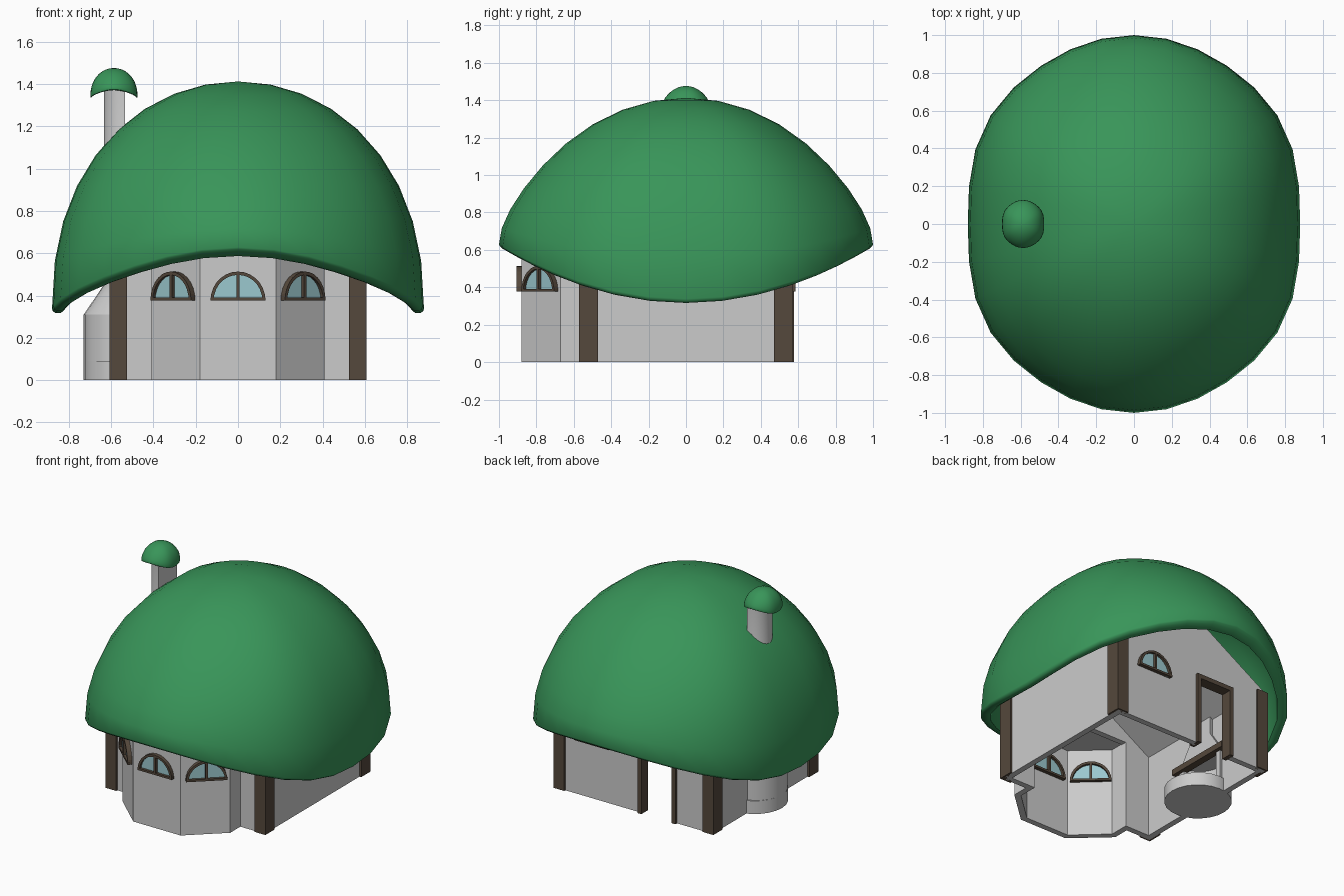
import bpy, bmesh
from math import sin, cos, pi, atan2
from mathutils import Matrix, Vector

if "Cube" in bpy.data.objects:
    bpy.data.objects.remove(bpy.data.objects["Cube"])


def material(name, color):
    m = bpy.data.materials.new(name)
    m.diffuse_color = (*color, 1)
    m.use_nodes = True
    m.node_tree.nodes["Principled BSDF"].inputs["Base Color"].default_value = m.diffuse_color
    return m


GREEN = material("roof_green", (0.04, 0.3, 0.1))
BROWN = material("timber", (0.09, 0.065, 0.045))
GLASS = material("glass", (0.33, 0.58, 0.62))


def finish(name, bm, mat=None, smooth=False):
    bmesh.ops.remove_doubles(bm, verts=bm.verts, dist=1e-5)
    bmesh.ops.recalc_face_normals(bm, faces=bm.faces)
    me = bpy.data.meshes.new(name)
    bm.to_mesh(me)
    bm.free()
    ob = bpy.data.objects.new(name, me)
    bpy.context.collection.objects.link(ob)
    if mat:
        me.materials.append(mat)
    if smooth:
        bpy.ops.object.select_all(action='DESELECT')
        ob.select_set(True)
        bpy.context.view_layer.objects.active = ob
        bpy.ops.object.shade_smooth_by_angle(angle=0.7)
    return ob


def panel(name, outlines, depth, matrix=Matrix(), mat=None, smooth=False):
    """Extrude x-z outlines, centred on local y = 0."""
    bm = bmesh.new()
    for pts in outlines:
        f = bm.faces.new([bm.verts.new((u, -depth / 2, v)) for u, v in pts])
        ext = bmesh.ops.extrude_face_region(bm, geom=[f])["geom"]
        vs = [g for g in ext if isinstance(g, bmesh.types.BMVert)]
        bmesh.ops.translate(bm, verts=vs, vec=(0, depth, 0))
        bm.faces.new([v for v in f.verts]) if not f.is_valid else None
    bmesh.ops.transform(bm, matrix=matrix, verts=bm.verts)
    return finish(name, bm, mat, smooth)


def plan(name, outline, z0, z1, mat=None, smooth=False):
    """Extrude an x-y outline from z0 to z1."""
    m = Matrix.Translation((0, 0, (z0 + z1) / 2)) @ Matrix.Rotation(-pi / 2, 4, 'X')
    return panel(name, [outline], z1 - z0, m, mat, smooth)


def rect(u0, u1, v0, v1):
    return [(u0, v0), (u1, v0), (u1, v1), (u0, v1)]


def loft(name, rings, mat=None, caps=False):
    bm = bmesh.new()
    rows = [[bm.verts.new(p) for p in r] for r in rings]
    n = len(rows[0])
    for a, b in zip(rows, rows[1:]):
        for i in range(n):
            j = (i + 1) % n
            bm.faces.new((a[i], a[j], b[j], b[i]))
    if caps:
        bm.faces.new(rows[0])
        bm.faces.new(rows[-1])
    return finish(name, bm, mat, True)


def mushroom_cap(name, centre, s, segs=32, steps=9):
    """Hemisphere shell whose rim is lifted at front and back."""
    ph = [i * pi / 2 / steps for i in range(steps + 1)]
    prof = [(sin(p), cos(p)) for p in ph[:-1]]
    prof += [(1, 0.0), (0.995, -0.012), (0.98, -0.02), (0.955, -0.02), (0.935, -0.008)]
    prof += [(0.93 * sin(p), 0.95 * cos(p)) for p in reversed(ph[:-1])]
    rings = []
    for r, h in prof:
        ring = []
        for i in range(segs):
            a = 2 * pi * i / segs
            k = r * (1 + 0.09 * sin(2 * a) ** 2 * cos(a) ** 4)
            x, y = 0.88 * k * cos(a), k * sin(a)
            hh = h ** (1 - 0.11 * cos(a) ** 2) if h > 0 else h
            z = 1.075 * hh + 0.29 * y * y * (1 - hh) ** 2
            ring.append(Vector(centre) + s * Vector((x, y, z)))
        rings.append(ring)
    return loft(name, rings, GREEN)


# roof and the matching chimney hood
mushroom_cap("roof", (0, 0, 0.338), 1)
mushroom_cap("chimney_hood", (-0.587, 0, 1.34), 0.127)


def half_round(cx, r, n=12):
    return [(cx + r * cos(pi / 2 + i * pi / n), r * sin(pi / 2 + i * pi / n)) for i in range(n + 1)]


# chimney: hearth slab, hollow half-round firebox, then a tapering half-round stack
plan("hearth", [(-0.52 + 0.21 * cos(i * pi / 12), 0.21 * sin(i * pi / 12)) for i in range(24)],
     0, 0.09, smooth=True)
plan("firebox", half_round(-0.535, 0.195) + half_round(-0.535, 0.155)[::-1], 0.09, 0.31, smooth=True)
loft("chimney_stack", [[(x, y, z) for x, y in half_round(-0.535, r)]
                       for r, z in ((0.195, 0.31), (0.1, 0.45), (0.1, 1.39))], caps=True)
plan("mantel", rect(-0.56, -0.51, -0.24, 0.24), 0.29, 0.33, BROWN)

# gabled end walls (back with doorway, front opening into the bay)
W, D, T = 0.595, 0.56, 0.04


def end_wall(name, y, a, b, top):
    pts = [(-W, 0), (a, 0), (a, top), (b, top), (b, 0), (W, 0), (W, 0.56), (0, 0.92), (-W, 0.56)]
    panel(name, [pts], T, Matrix.Translation((0, y, 0)))


end_wall("back_wall", D - T / 2, -0.31, -0.05, 0.47)
end_wall("front_wall", -D + T / 2, -0.37, 0.37, 0.6)

# side walls, the left one with the fireplace opening
turn = Matrix.Rotation(pi / 2, 4, 'Z')
panel("right_wall", [rect(-D, D, 0, 0.56)], T, Matrix.Translation((W - T / 2, 0, 0)) @ turn)
panel("left_wall", [[(-D, 0), (-0.16, 0), (-0.16, 0.31), (0.16, 0.31), (0.16, 0), (D, 0),
                     (D, 0.56), (-D, 0.56)]], T, Matrix.Translation((-W + T / 2, 0, 0)) @ turn)

# pitched ceiling under the dome
panel("ceiling", [[(-W, 0.56), (0, 0.92), (W, 0.56), (W, 0.535), (0, 0.895), (-W, 0.535)]], 2 * D - 0.002)

# corner posts wrapped round the outside of the walls
for side, s in (("left", -1), ("right", 1)):
    for end, e in (("front", -1), ("back", 1)):
        ell = [(0.525, 0.572), (0.608, 0.572), (0.608, 0.47), (0.58, 0.47), (0.58, 0.545), (0.525, 0.545)]
        plan(f"{end}_{side}_post", [(s * x, e * y) for x, y in ell], 0, 0.56, BROWN)

# bay walls and ceiling, extruded from the plan
outer = [(-0.41, -0.53), (-0.41, -0.67), (-0.18, -0.88), (0.18, -0.88), (0.41, -0.67), (0.41, -0.53)]
inner = [(-0.37, -0.53), (-0.37, -0.652), (-0.165, -0.84), (0.165, -0.84), (0.37, -0.652), (0.37, -0.53)]
plan("bay_walls", outer + inner[::-1], 0, 0.62)
plan("bay_ceiling", outer, 0.605, 0.635)

# door frame
panel("door_frame", [[(-0.325, 0), (-0.295, 0), (-0.295, 0.46), (-0.065, 0.46), (-0.065, 0),
                      (-0.035, 0), (-0.035, 0.49), (-0.325, 0.49)]], 0.075,
      Matrix.Translation((0, D - T / 2, 0)), BROWN)


def arc(r, n=14):
    return [(r * cos(i * pi / n), 1.05 * r * sin(i * pi / n)) for i in range(n + 1)]


def window(name, x, y, angle):
    m = Matrix.Translation((x, y, 0.377)) @ Matrix.Rotation(angle, 4, 'Z')
    panel(name + "_frame", [arc(0.13) + arc(0.115)[::-1], rect(-0.13, 0.13, 0, 0.014),
                            rect(-0.008, 0.008, 0, 0.125)], 0.09, m, BROWN)
    panel(name + "_glass", [arc(0.12)], 0.055, m, GLASS)


# half-round windows
tilt = atan2(0.21, 0.23)
window("bay_centre_window", 0, -0.86, 0)
window("bay_right_window", 0.288, -0.76, tilt)
window("bay_left_window", -0.288, -0.76, -tilt)
window("back_window", 0.31, D - T / 2, pi)
